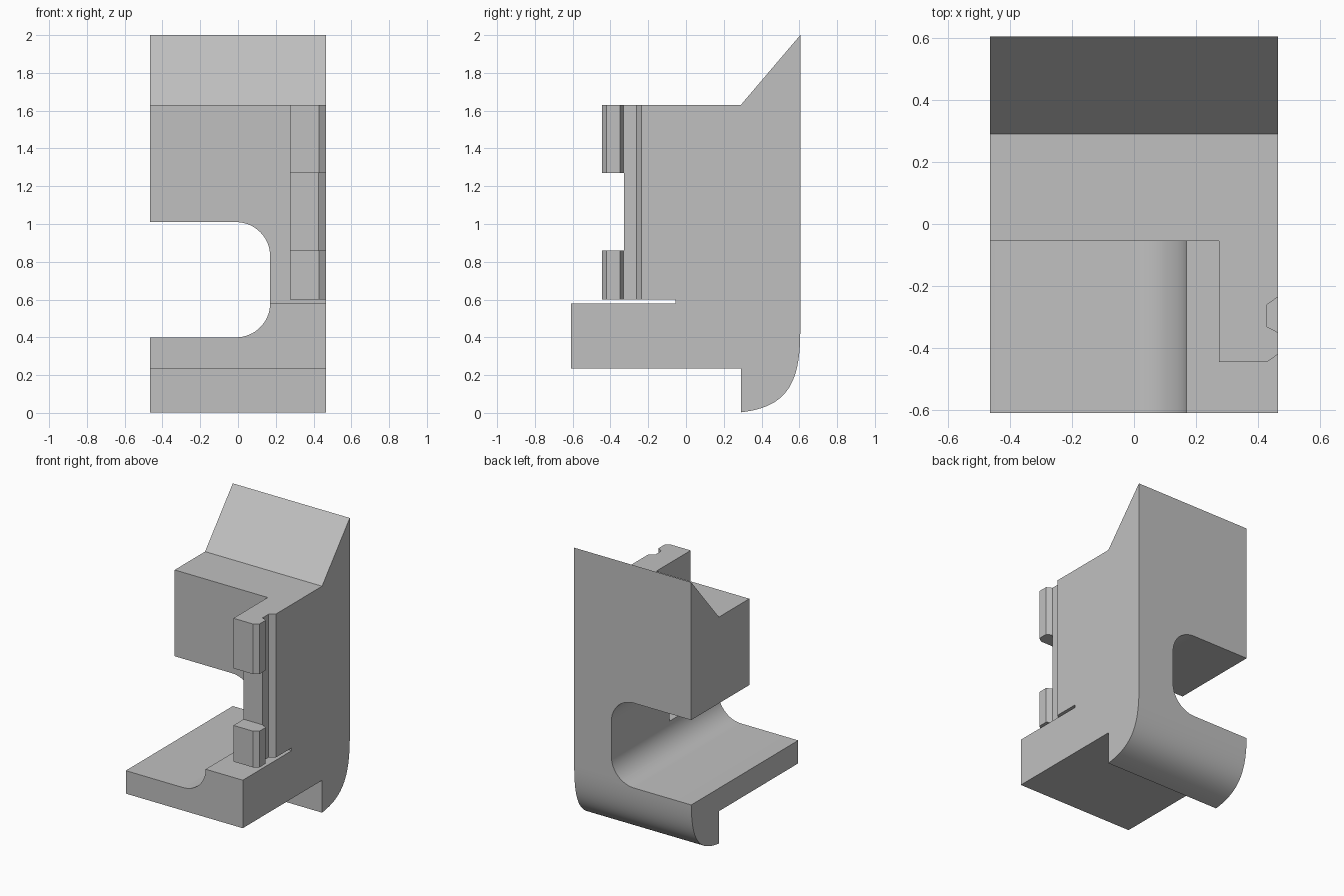
import bpy, bmesh, math
from mathutils import Vector
from mathutils.geometry import interpolate_bezier

cube = bpy.data.objects.get("Cube")
if cube:
    bpy.data.objects.remove(cube, do_unlink=True)

grey = bpy.data.materials.new("plain_grey")
grey.use_nodes = True
grey.diffuse_color = (0.53, 0.53, 0.53, 1)
grey.node_tree.nodes["Principled BSDF"].inputs["Base Color"].default_value = grey.diffuse_color


def prism(name, points, offset):
    """Extrude a planar outline of 3D points along offset."""
    bm = bmesh.new()
    face = bm.faces.new([bm.verts.new(p) for p in points])
    ext = bmesh.ops.extrude_face_region(bm, geom=[face])
    bmesh.ops.translate(bm, vec=offset, verts=[v for v in ext["geom"] if isinstance(v, bmesh.types.BMVert)])
    bmesh.ops.recalc_face_normals(bm, faces=bm.faces)
    mesh = bpy.data.meshes.new(name)
    bm.to_mesh(mesh)
    bm.free()
    mesh.materials.append(grey)
    obj = bpy.data.objects.new(name, mesh)
    bpy.context.collection.objects.link(obj)
    return obj


def combine(target, tool, operation):
    """Apply a boolean and discard its helper object."""
    mod = target.modifiers.new(tool.name, "BOOLEAN")
    mod.operation, mod.object, mod.solver = operation, tool, "EXACT"
    bpy.context.view_layer.objects.active = target
    bpy.ops.object.modifier_apply(modifier=mod.name)
    bpy.data.objects.remove(tool, do_unlink=True)


HALF = 0.465
FRONT = -0.055

# Body side outline with a curved heel
heel = interpolate_bezier(Vector((0.29, 0.003)), Vector((0.53, 0.03)),
                          Vector((0.605, 0.15)), Vector((0.605, 0.43)), 24)
outline = [(0.605, 2), (0.29, 1.63), (FRONT, 1.63), (FRONT, 0.58),
           (-0.61, 0.58), (-0.61, 0.235), (0.29, 0.235)]
outline += [(p.x, p.y) for p in heel]
body = prism("bracket_body", [(-HALF, y, z) for y, z in outline], (2 * HALF, 0, 0))

# Rounded slot open on the right side
radius, slot_end, low, high = 0.18, 0.17, 0.40, 1.01
slot = [(-1, high), (-1, low)]
for centre_z, start in ((low + radius, -90), (high - radius, 0)):
    for i in range(17):
        a = math.radians(start + 90 * i / 16)
        slot.append((slot_end - radius + radius * math.cos(a), centre_z + radius * math.sin(a)))
combine(body, prism("slot_cutter", [(x, -1, z) for x, z in slot], (0, 2, 0)), "DIFFERENCE")

# Grooved upright rail, with its middle cut back to leave two tabs
rail_outline = [(0.275, 0.1), (HALF, 0.1), (HALF, -0.235), (0.427, -0.262),
                (0.427, -0.33), (HALF, -0.35), (HALF, -0.42), (0.43, -0.445), (0.275, -0.445)]
rail = prism("rail", [(x, y, 0.6) for x, y in rail_outline], (0, 0, 1.03))
gap = [(0.2, -0.329), (0.6, -0.329), (0.6, -0.6), (0.2, -0.6)]
combine(rail, prism("tab_gap_cutter", [(x, y, 0.86) for x, y in gap], (0, 0, 0.41)), "DIFFERENCE")
combine(body, rail, "UNION")

# Smooth the curved surfaces and keep the hard edges
bpy.ops.object.select_all(action="DESELECT")
body.select_set(True)
bpy.context.view_layer.objects.active = body
bpy.ops.object.shade_smooth_by_angle(angle=math.radians(20))
